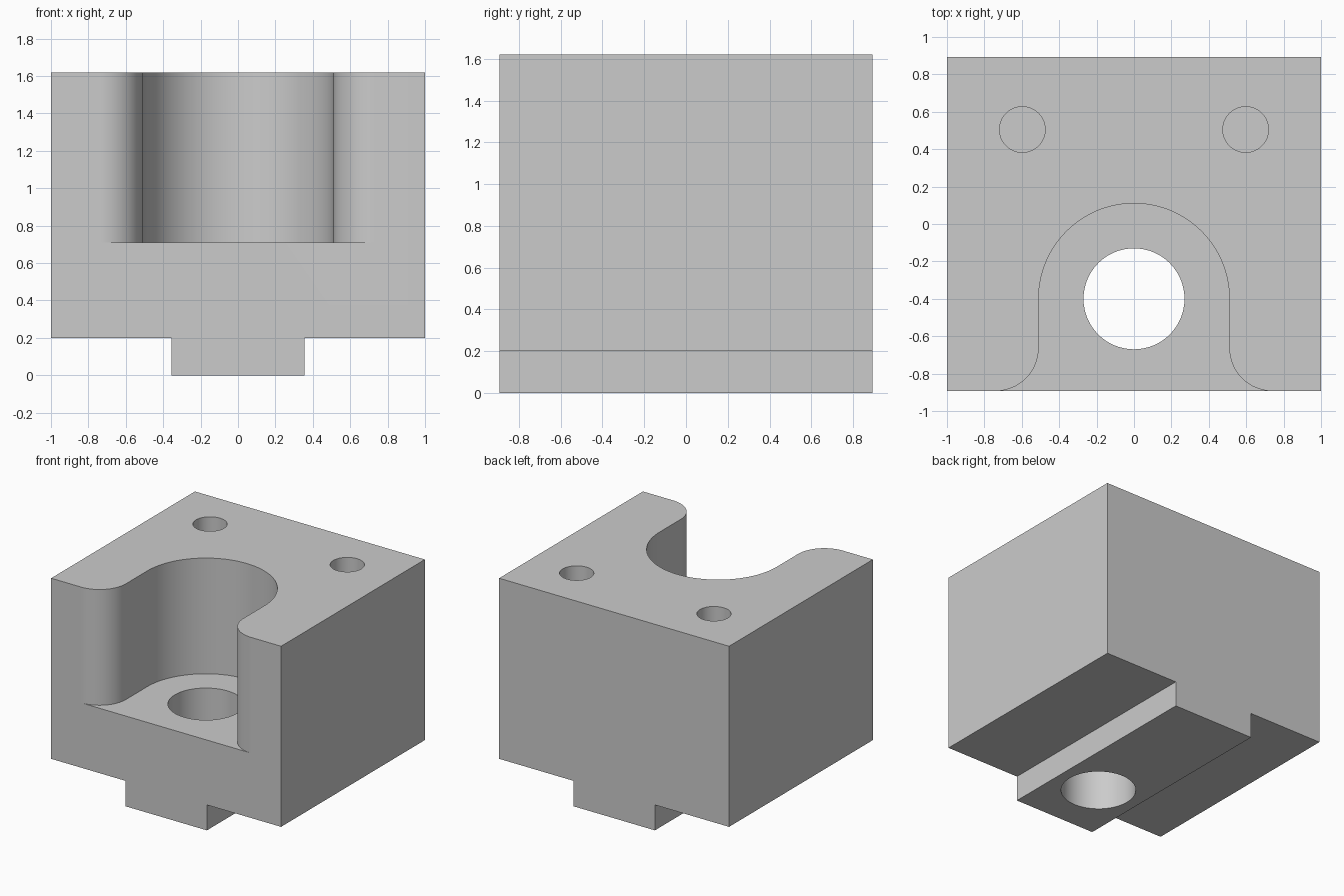
import bpy
import bmesh
from math import cos, sin, pi, radians

if "Cube" in bpy.data.objects:
    bpy.data.objects.remove(bpy.data.objects["Cube"], do_unlink=True)

HALF_X, HALF_Y, TOP = 1.0, 0.893, 1.62
TONGUE_X, TONGUE_Z = 0.355, 0.2
BORE_Y, POCKET_R, POCKET_Z, FILLET = -0.4, 0.51, 0.71, 0.23

grey = bpy.data.materials.new("light grey")
grey.use_nodes = True
grey.diffuse_color = (0.6, 0.6, 0.6, 1)
grey.node_tree.nodes["Principled BSDF"].inputs["Base Color"].default_value = (0.6, 0.6, 0.6, 1)


def prism(name, points, offset):
    """Extrude a closed 3D outline along an offset vector."""
    bm = bmesh.new()
    face = bm.faces.new([bm.verts.new(p) for p in points])
    ext = bmesh.ops.extrude_face_region(bm, geom=[face])
    bmesh.ops.translate(bm, vec=offset, verts=[v for v in ext["geom"] if isinstance(v, bmesh.types.BMVert)])
    bmesh.ops.recalc_face_normals(bm, faces=bm.faces[:])
    mesh = bpy.data.meshes.new(name)
    bm.to_mesh(mesh)
    bm.free()
    mesh.materials.append(grey)
    obj = bpy.data.objects.new(name, mesh)
    bpy.context.collection.objects.link(obj)
    return obj


def arc(cx, cy, r, start, end, steps):
    angles = [radians(start + (end - start) * i / steps) for i in range(steps + 1)]
    return [(cx + r * cos(a), cy + r * sin(a)) for a in angles]


def hole(name, x, y, r, low, high):
    ring = arc(x, y, r, 0, 360, 64)[:-1]
    return prism(name, [(px, py, low) for px, py in ring], (0, 0, high - low))


# Block with a tongue running along the underside
right = [(TONGUE_X, 0), (TONGUE_X, TONGUE_Z), (HALF_X, TONGUE_Z), (HALF_X, TOP)]
section = right + [(-x, z) for x, z in reversed(right)]
block = prism("block", [(x, -HALF_Y, z) for x, z in section], (0, 2 * HALF_Y, 0))

# Round-backed pocket, flaring out through the front face
flare = arc(POCKET_R + FILLET, FILLET - HALF_Y, FILLET, 270, 180, 24)
half = [(POCKET_R + FILLET, -HALF_Y - 0.2)] + flare
outline = half + arc(0, BORE_Y, POCKET_R, 0, 180, 64) + [(-x, y) for x, y in reversed(half)]
cutters = [prism("pocket_cutter", [(x, y, POCKET_Z) for x, y in outline], (0, 0, TOP))]

# Through bore and two blind holes
cutters.append(hole("bore_cutter", 0, BORE_Y, 0.27, -0.2, 1.2))
for side in (-1, 1):
    cutters.append(hole("pin_hole_cutter", side * 0.597, 0.505, 0.122, TOP - 0.5, TOP + 0.2))

bpy.ops.object.select_all(action="DESELECT")
bpy.context.view_layer.objects.active = block
block.select_set(True)
for cutter in cutters:
    cutter.hide_render = True
    mod = block.modifiers.new("cut", "BOOLEAN")
    mod.operation, mod.solver, mod.object = "DIFFERENCE", "EXACT", cutter
    bpy.ops.object.modifier_apply(modifier=mod.name)
    bpy.data.objects.remove(cutter, do_unlink=True)

bpy.ops.object.shade_smooth_by_angle(angle=radians(30))
